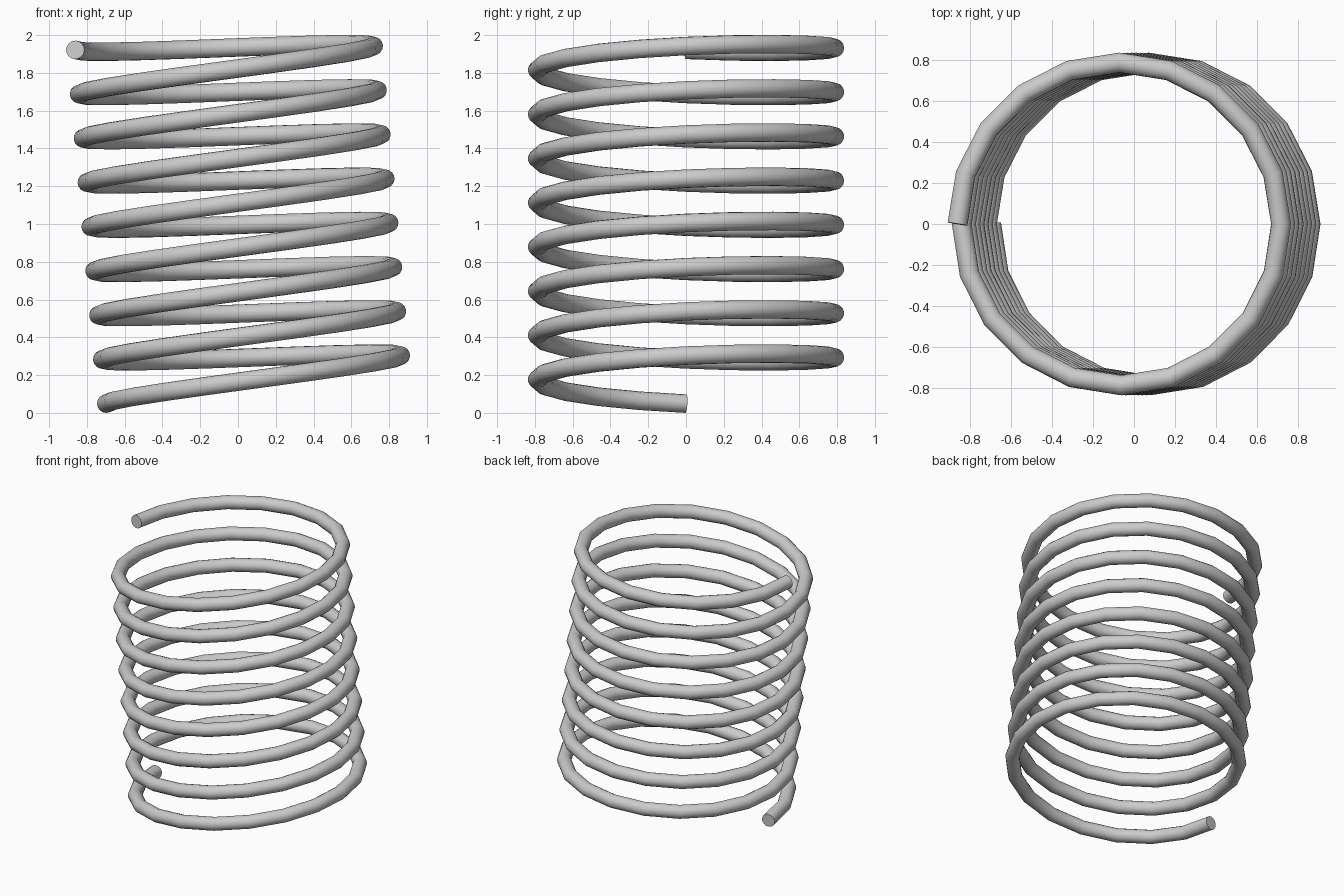
import bpy
import math
from mathutils import Matrix, Vector

if "Cube" in bpy.data.objects:
    bpy.data.objects.remove(bpy.data.objects["Cube"])

TURNS, STEPS = 8, 20        # coils and straight segments per coil
RADIUS, WIRE = 0.788, 0.049
PITCH = 0.235
LEAN = math.radians(5)      # the whole spring leans slightly to the left

# Helix path, starting on the left and running round the front
height = TURNS * PITCH
lean = Matrix.Rotation(-LEAN, 3, 'Y')
path = []
for i in range(TURNS * STEPS + 1):
    a = math.pi + math.tau * i / STEPS
    p = Vector((RADIUS * math.cos(a), RADIUS * math.sin(a),
                PITCH * i / STEPS - height / 2))
    path.append(lean @ p)

# Stand it on the ground and centre it
base = min(p.z for p in path) - WIRE
mid_x = (min(p.x for p in path) + max(p.x for p in path)) / 2

# Round wire swept along the path
curve = bpy.data.curves.new("coil_spring", 'CURVE')
curve.dimensions = '3D'
curve.bevel_depth = WIRE
curve.bevel_resolution = 6
curve.use_fill_caps = True
spline = curve.splines.new('POLY')
spline.points.add(len(path) - 1)
for point, p in zip(spline.points, path):
    point.co = (p.x - mid_x, p.y, p.z - base, 1)
spline.use_smooth = True

spring = bpy.data.objects.new("coil_spring", curve)
bpy.context.collection.objects.link(spring)
bpy.context.view_layer.objects.active = spring
spring.select_set(True)
bpy.ops.object.convert(target='MESH')
spring = bpy.context.object
bpy.ops.object.shade_smooth_by_angle(angle=math.radians(30))

# Plain grey metal
metal = bpy.data.materials.new("grey_metal")
metal.diffuse_color = (0.6, 0.6, 0.6, 1)
metal.use_nodes = True
metal.node_tree.nodes["Principled BSDF"].inputs["Base Color"].default_value = metal.diffuse_color
spring.data.materials.clear()
spring.data.materials.append(metal)
